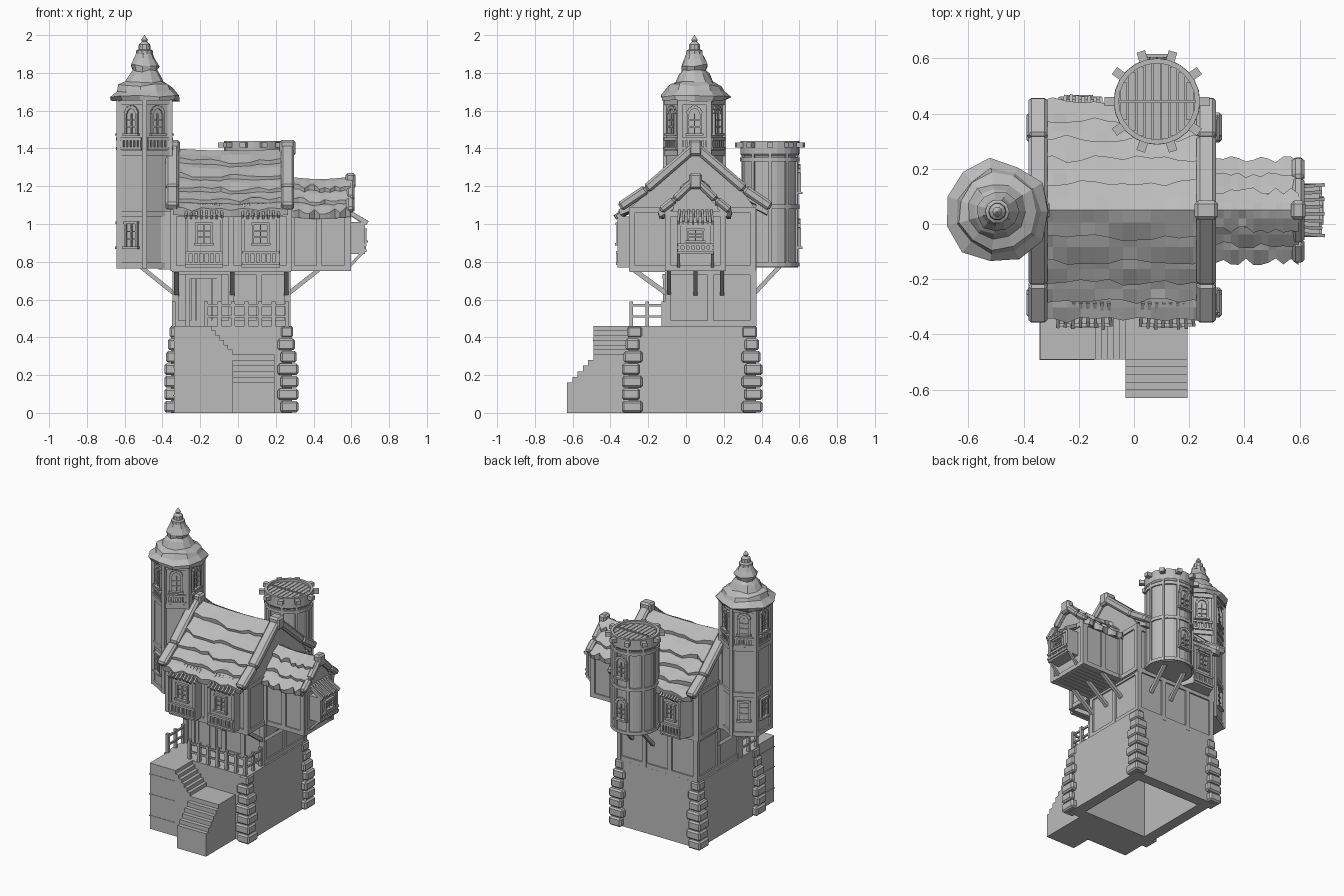
import bpy, bmesh, math, random
from mathutils import Matrix, Vector

random.seed(4)
if "Cube" in bpy.data.objects:
    bpy.data.objects.remove(bpy.data.objects["Cube"])

mat = bpy.data.materials.new("plain_grey")
mat.use_nodes = True
GREY = (0.5, 0.5, 0.5, 1)
mat.diffuse_color = GREY
mat.node_tree.nodes["Principled BSDF"].inputs["Base Color"].default_value = GREY
I = Matrix.Identity(4)


def part(name, bm, bevel=0):
    bmesh.ops.recalc_face_normals(bm, faces=bm.faces)
    me = bpy.data.meshes.new(name)
    bm.to_mesh(me)
    bm.free()
    me.materials.append(mat)
    ob = bpy.data.objects.new(name, me)
    bpy.context.collection.objects.link(ob)
    if bevel:
        m = ob.modifiers.new("bevel", "BEVEL")
        m.width, m.segments = bevel, 1
    return ob


def facing(x, y, deg):
    """Wall frame: local -y points outward; 0 faces front, 90 faces +x."""
    return Matrix.Translation((x, y, 0)) @ Matrix.Rotation(math.radians(deg), 4, "Z")


def box(bm, x0, x1, y0, y1, z0, z1, M=I):
    c = Matrix.Translation(((x0 + x1) / 2, (y0 + y1) / 2, (z0 + z1) / 2))
    bmesh.ops.create_cube(bm, size=1, matrix=M @ c @ Matrix.Diagonal((x1 - x0, y1 - y0, z1 - z0, 1)))


def beam(bm, a, b, w, d, M=I):
    a, b = Vector(a), Vector(b)
    r = (b - a).to_track_quat("Z", "Y").to_matrix().to_4x4()
    s = Matrix.Diagonal((w, d, (b - a).length, 1))
    bmesh.ops.create_cube(bm, size=1, matrix=M @ Matrix.Translation((a + b) / 2) @ r @ s)


def prism(bm, pts, lift, M=I):
    """Extrude a closed 3D outline along a vector."""
    vs = [bm.verts.new(M @ Vector(p)) for p in pts]
    f = bm.faces.new(vs)
    out = bmesh.ops.extrude_face_region(bm, geom=[f])["geom"]
    move = M.to_3x3() @ Vector(lift)
    bmesh.ops.translate(bm, verts=[v for v in out if isinstance(v, bmesh.types.BMVert)], vec=move)


def lathe(bm, profile, n, cx, cy, turn=0, jitter=0):
    rings = []
    for r, z in profile:
        ring = []
        for i in range(n):
            a = turn + math.tau * i / n
            q = r * (1 + random.uniform(-jitter, jitter))
            ring.append(bm.verts.new((cx + q * math.cos(a), cy + q * math.sin(a),
                                      z + random.uniform(-jitter, jitter) * 0.1)))
        rings.append(ring)
    for lo, hi in zip(rings, rings[1:]):
        for i in range(n):
            bm.faces.new((lo[i], lo[(i + 1) % n], hi[(i + 1) % n], hi[i]))
    bm.faces.new(rings[0])
    bm.faces.new(rings[-1])


def timber(bm, M, w, z0, z1, posts, t=0.012, b=0.03):
    """Posts and top and bottom rails on one wall face."""
    for i in range(posts):
        x = -w / 2 + w * i / (posts - 1)
        box(bm, x - b / 2, x + b / 2, -t, 0.01, z0, z1, M)
    for z in (z0, z1 - b):
        box(bm, -w / 2, w / 2, -t * 0.8, 0.01, z, z + b, M)


def window(bm, M, z0, z1, w, arch=False):
    h, f = w / 2, 0.012
    for s in (-1, 1):
        box(bm, s * h - f / 2, s * h + f / 2, -0.014, 0.005, z0, z1, M)
    box(bm, -h - 0.012, h + 0.012, -0.022, 0.005, z0 - f, z0, M)
    box(bm, -0.003, 0.003, -0.008, 0.005, z0, z1, M)
    for k in (1, 2):
        z = z0 + (z1 - z0) * k / 3
        box(bm, -h, h, -0.008, 0.005, z - 0.003, z + 0.003, M)
    if arch:
        p = [(h * math.cos(a * math.pi / 6), -0.005, z1 + h * math.sin(a * math.pi / 6)) for a in range(7)]
        for a, b in zip(p, p[1:]):
            beam(bm, a, b, f, 0.018, M)
    else:
        box(bm, -h - 0.008, h + 0.008, -0.018, 0.005, z1, z1 + f, M)


def balusters(bm, M, w, z0, z1, n):
    for i in range(n):
        x = -w / 2 + w * (i + 0.5) / n
        box(bm, x - 0.006, x + 0.006, -0.012, 0.005, z0, z1, M)
    for z in (z0, z1):
        box(bm, -w / 2, w / 2, -0.016, 0.005, z - 0.007, z + 0.007, M)


def bay(name, M, w, depth, z0, z1, inset=0):
    """Oriel window with a plank lean-to roof."""
    bm, h = bmesh.new(), w / 2
    prism(bm, [(-h, 0.01, z0), (h, 0.01, z0), (h - inset, -depth, z0), (-h + inset, -depth, z0)],
          (0, 0, z1 - z0), M)
    front = M @ Matrix.Translation((0, -depth, 0))
    fw = w - 2 * inset
    timber(bm, front, fw - 0.015, z0, z1, 2, 0.008, 0.018)
    window(bm, front, z0 + 0.55 * (z1 - z0) - 0.02, z1 - 0.045, min(0.08, fw * 0.45))
    balusters(bm, front, fw, z0 + 0.02, z0 + 0.3 * (z1 - z0), 7)
    for i in range(8):
        t = -0.5 + (i + 0.5) / 8
        out = random.uniform(0.008, 0.022)
        beam(bm, (t * (fw + 0.02), -depth - out, z1 - 0.005), (t * w, 0.01, z1 + 0.06), 0.012, fw / 8.3, M)
    part(name, bm)


def shingles(name, x0, x1, rows, cy):
    """Ragged overlapping courses on both slopes; rows hold (distance from ridge, z)."""
    bm, n = bmesh.new(), 12
    for s in (-1, 1):
        for (d0, za), (d1, zb) in zip(rows, rows[1:]):
            grid = []
            for i in range(n + 1):
                x = x0 + (x1 - x0) * i / n
                j, sag = random.uniform(-0.014, 0.012), 0.012 * math.sin(math.pi * i / n)
                line = ((d0, za - sag), ((d0 + d1) / 2, (za + zb) / 2 + 0.014 - sag + j * 0.5),
                        (d1 + 0.012 + j, zb + 0.016 - sag - j), (d1 + 0.004 + j, zb - 0.022 - sag),
                        (d0, za - 0.04 - sag))
                grid.append([bm.verts.new((x, cy + s * d, z)) for d, z in line])
            for a, b in zip(grid, grid[1:]):
                for k in range(5):
                    bm.faces.new((a[k], a[(k + 1) % 5], b[(k + 1) % 5], b[k]))
            bm.faces.new(grid[0])
            bm.faces.new(grid[-1])
    part(name, bm)


def barge(name, x, w, line, cy, t):
    """Heavy gable edging following the roof, with a ridge block."""
    bm = bmesh.new()
    for s in (-1, 1):
        for (d0, z0), (d1, z1) in zip(line, line[1:]):
            beam(bm, (x, cy + s * d0, z0), (x, cy + s * d1, z1), w, t)
    box(bm, x - w * 0.6, x + w * 0.6, cy - 0.035, cy + 0.035, line[0][1] - 0.05, line[0][1] + 0.035)
    part(name, bm, 0.012)


# Hollow stone base
bm = bmesh.new()
X0, X1, Y0, Y1, H, T = -0.355, 0.285, -0.305, 0.37, 0.46, 0.075
box(bm, X0, X1, Y0, Y0 + T, 0, H)
box(bm, X0, X1, Y1 - T, Y1, 0, H)
box(bm, X0, X0 + T, Y0 + T, Y1 - T, 0, H)
box(bm, X1 - T, X1, Y0 + T, Y1 - T, 0, H)
box(bm, X0, X1, Y0, Y1, H - 0.03, H)
part("stone_base", bm)

# Stacked corner stones, narrowing upward
bm = bmesh.new()
for sx, cx in ((-1, -0.355), (1, 0.285)):
    for sy, cy in ((-1, -0.305), (1, 0.37)):
        for i in range(7):
            out = 0.034 if i < 4 else 0.034 - 0.009 * (i - 3)
            lx, ly = (0.075, 0.06) if i % 2 else (0.06, 0.075)
            xs = sorted((cx + sx * out, cx - sx * lx))
            ys = sorted((cy + sy * out, cy - sy * ly))
            box(bm, *xs, *ys, i * 0.066 + 0.002, i * 0.066 + 0.063)
part("corner_stones", bm, 0.01)

# Stairs: top platform, flight along the front, landing, flight forward
bm = bmesh.new()
box(bm, -0.34, -0.14, -0.49, Y0, 0, 0.46)
for i in range(5):
    box(bm, -0.14 + 0.022 * i, -0.118 + 0.022 * i, -0.49, Y0, 0, 0.435 - 0.025 * i)
box(bm, -0.03, 0.193, -0.49, Y0, 0, 0.31)
for i in range(5):
    box(bm, -0.03, 0.193, -0.518 - 0.028 * i, -0.49 - 0.028 * i, 0, 0.28 - 0.03 * i)
for z in (0.09, 0.24, 0.38):
    box(bm, -0.343, -0.143, -0.493, Y0, z, z + 0.006)
part("stairs", bm)

# Terrace railing
bm = bmesh.new()
for a, b, n in (((-0.17, -0.29), (0.26, -0.29), 7), ((0.26, -0.29), (0.26, -0.12), 3),
                ((-0.34, -0.29), (-0.34, -0.12), 3)):
    for i in range(n):
        x, y = (a[k] + (b[k] - a[k]) * i / (n - 1) for k in (0, 1))
        box(bm, x - 0.01, x + 0.01, y - 0.01, y + 0.01, 0.46, 0.59)
    for z in (0.51, 0.57):
        beam(bm, (*a, z), (*b, z), 0.012, 0.012)
part("terrace_railing", bm)

# House body with gables
bm = bmesh.new()
box(bm, -0.335, 0.265, -0.10, 0.36, 0.46, 0.78)
prism(bm, [(-0.345, y, z) for y, z in ((-0.29, 0.76), (0.36, 0.76), (0.36, 1.09), (0.31, 1.16), (0.05, 1.38),
                                      (-0.21, 1.16), (-0.29, 1.09))], (0.62, 0, 0))
part("house_walls", bm)

bm = bmesh.new()
timber(bm, facing(-0.035, -0.10, 0), 0.59, 0.46, 0.76, 5)
timber(bm, facing(-0.035, 0.36, 180), 0.59, 0.46, 1.08, 4)
timber(bm, facing(-0.035, -0.29, 0), 0.61, 0.75, 1.07, 3)
for deg, x, xu in ((90, 0.265, 0.275), (-90, -0.335, -0.345)):
    timber(bm, facing(x, 0.13, deg), 0.45, 0.46, 0.76, 3)
    timber(bm, facing(xu, 0.035, deg), 0.64, 0.75, 1.09, 4)
box(bm, -0.35, 0.28, -0.30, 0.37, 0.745, 0.775)
for x in (-0.325, -0.03, 0.255):
    beam(bm, (x, -0.10, 0.63), (x, -0.28, 0.76), 0.025, 0.025)
part("house_timbers", bm)

# Plank door
bm = bmesh.new()
for i in range(5):
    box(bm, -0.25 + i * 0.028, -0.224 + i * 0.028, -0.115, -0.1, 0.46, 0.71)
for x in (-0.265, -0.1):
    box(bm, x - 0.012, x + 0.012, -0.122, -0.1, 0.46, 0.73)
box(bm, -0.277, -0.088, -0.124, -0.1, 0.71, 0.735)
part("front_door", bm)

# Main roof
shingles("main_roof", -0.345, 0.265, [(0, 1.40), (0.09, 1.325), (0.175, 1.25), (0.25, 1.18),
                                      (0.32, 1.12), (0.385, 1.07)], 0.05)
for name, x in (("left_barge", 0.262), ("right_barge", -0.348)):
    barge(name, x, 0.07, [(0, 1.41), (0.26, 1.185), (0.40, 1.09)], 0.05, 0.05)

# Side wing
bm = bmesh.new()
prism(bm, [(0.25, y, z) for y, z in ((-0.1, 0.76), (0.2, 0.76), (0.2, 1.07), (0.05, 1.23), (-0.1, 1.07))],
      (0.335, 0, 0))
for M, w, n in ((facing(0.43, -0.1, 0), 0.29, 3), (facing(0.43, 0.2, 180), 0.29, 3), (facing(0.585, 0.05, 90), 0.29, 2)):
    timber(bm, M, w, 0.75, 1.07, n)
for y in (-0.09, 0.05, 0.19):
    beam(bm, (0.265, y, 0.63), (0.43, y, 0.76), 0.022, 0.022)
for i in range(9):
    box(bm, 0.27, 0.59, -0.1 + i * 0.0335, -0.07 + i * 0.0335, 0.75, 0.765)
for y in (-0.04, 0.14):
    beam(bm, (0.585, y, 0.77), (0.66, y, 0.85), 0.015, 0.015)
part("side_wing", bm)
shingles("wing_roof", 0.27, 0.595, [(0, 1.25), (0.06, 1.19), (0.115, 1.12), (0.175, 1.06)], 0.05)
barge("wing_barge", 0.595, 0.045, [(0, 1.235), (0.11, 1.13), (0.185, 1.07)], 0.05, 0.04)

# Oriel windows
bay("front_bay_right", facing(-0.18, -0.29, 0), 0.2, 0.065, 0.77, 1.04)
bay("front_bay_left", facing(0.12, -0.29, 0), 0.2, 0.065, 0.77, 1.04)
bay("wing_bay", facing(0.585, 0.05, 90), 0.19, 0.08, 0.84, 1.01)
bay("back_bay", facing(-0.195, 0.36, 180), 0.23, 0.085, 0.77, 1.04, 0.04)

# Hexagonal turret
TX, TY, R = -0.495, 0.045, 0.155
bm = bmesh.new()
turn = math.pi / 6
lathe(bm, [(R, 0.77), (R, 1.68)], 6, TX, TY, turn)
for z in (0.765, 1.04, 1.36, 1.63):
    lathe(bm, [(R + 0.012, z), (R + 0.012, z + 0.03)], 6, TX, TY, turn)
for i in range(6):
    a = turn + i * math.tau / 6
    px, py = TX + R * math.cos(a), TY + R * math.sin(a)
    beam(bm, (px, py, 0.765), (px, py, 1.66), 0.026, 0.026)
    deg = i * 60
    ap = R * math.cos(turn)
    n = math.radians(deg - 90)
    M = facing(TX + ap * math.cos(n + math.pi / 2), TY + ap * math.sin(n + math.pi / 2), deg + 90)
    window(bm, M, 1.48, 1.585, 0.07, True)
    balusters(bm, M, 0.13, 1.4, 1.45, 6)
    if i in (2, 3, 4):
        window(bm, M, 0.88, 1.0, 0.07)
for y in (-0.03, 0.12):
    beam(bm, (-0.335, y, 0.63), (-0.51, y, 0.77), 0.022, 0.022)
box(bm, -0.42, -0.33, -0.06, 0.15, 0.76, 1.07)
part("turret", bm)

bm = bmesh.new()
lathe(bm, [(0.13, 1.66), (0.178, 1.65), (0.186, 1.675), (0.15, 1.705), (0.14, 1.735), (0.105, 1.75),
           (0.085, 1.79), (0.066, 1.81), (0.075, 1.84), (0.055, 1.875), (0.04, 1.91)], 11, TX, TY, 0, 0.07)
lathe(bm, [(0.044, 1.9), (0.044, 1.918), (0.032, 1.925), (0.03, 1.95), (0.014, 1.965), (0.018, 1.975),
           (0.001, 2.0)], 10, TX, TY)
part("turret_roof", bm)

# Round back tower with sunken plank deck
CX, CY, N = 0.083, 0.444, 24
bm = bmesh.new()
lathe(bm, [(0.148, 0.77), (0.148, 1.36), (0.156, 1.37), (0.156, 1.44), (0.138, 1.44), (0.138, 1.415)], N, CX, CY)
for z in (0.775, 1.08, 1.33):
    lathe(bm, [(0.157, z), (0.157, z + 0.022)], N, CX, CY)
for i in range(10):
    M = facing(CX, CY, 18 + i * 36)
    box(bm, -0.016, 0.016, -0.19, -0.145, 1.405, 1.432, M)
    box(bm, -0.008, 0.008, -0.156, -0.14, 0.78, 1.37, M)
for i in range(9):
    x = -0.12 + i * 0.03
    half = math.sqrt(0.138 ** 2 - x * x)
    box(bm, CX + x - 0.0125, CX + x + 0.0125, CY - half, CY + half, 1.41, 1.424)
box(bm, CX - 0.138, CX + 0.138, CY - 0.005, CY + 0.005, 1.41, 1.43)
back = facing(CX, CY + 0.15, 180)
window(bm, back, 0.88, 0.98, 0.08, True)
window(bm, back, 1.17, 1.27, 0.08, True)
for x in (CX - 0.08, CX + 0.08):
    beam(bm, (x, 0.36, 0.63), (x, 0.5, 0.78), 0.022, 0.022)
part("round_tower", bm)
